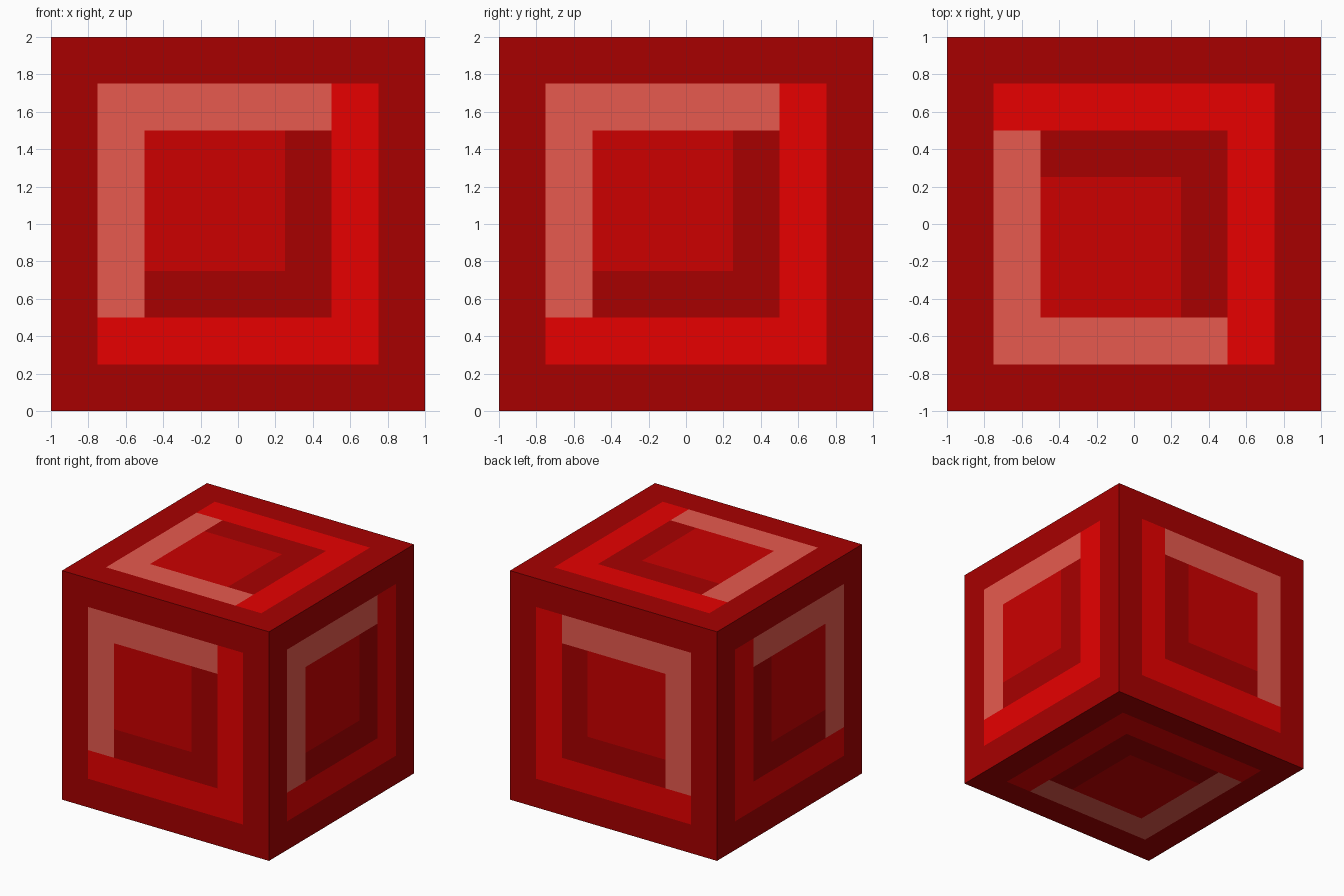
import bpy, bmesh
from mathutils import Vector

if "Cube" in bpy.data.objects:
    bpy.data.objects.remove(bpy.data.objects["Cube"])


def material(name, rgb):
    m = bpy.data.materials.new(name)
    m.diffuse_color = (*rgb, 1.0)
    m.use_nodes = True
    m.node_tree.nodes["Principled BSDF"].inputs["Base Color"].default_value = m.diffuse_color
    return m


DARK, BRIGHT, MID, LIGHT = range(4)
MATERIALS = [
    material("dark_red", (0.386, 0.0, 0.0)),
    material("bright_red", (0.807, 0.0, 0.0)),
    material("mid_red", (0.604, 0.0, 0.0)),
    material("pale_red", (0.807, 0.103, 0.077)),
]


def pattern(p, q):
    """Colour of a face point; the highlight corner lies at low p, low q."""
    ring = max(abs(p), abs(q))
    if ring > 0.75:
        return DARK                                   # outer border
    if ring > 0.5:
        return LIGHT if max(p, q) < 0.5 else BRIGHT   # frame with pale L
    return MID if max(p, q) < 0.25 else DARK          # centre panel and its shade


# Cube body
bm = bmesh.new()
bmesh.ops.create_cube(bm, size=2.0)

# Cut the pattern lines into every side (mirrored along z: highlight is at the top)
for axis in range(3):
    for c in (-0.75, -0.5, 0.25, 0.5, 0.75):
        sign = -1 if axis == 2 else 1
        normal, point = Vector((0, 0, 0)), Vector((0, 0, 0))
        normal[axis] = 1
        point[axis] = c * sign
        bmesh.ops.bisect_plane(bm, geom=bm.verts[:] + bm.edges[:] + bm.faces[:],
                               dist=1e-5, plane_co=point, plane_no=normal)

# Colour each cell by its place in the pattern
for f in bm.faces:
    c = f.calc_center_median()
    if abs(f.normal.z) > 0.5:
        f.material_index = pattern(c.x, c.y)
    elif abs(f.normal.y) > 0.5:
        f.material_index = pattern(c.x, -c.z)
    else:
        f.material_index = pattern(c.y, -c.z)

# Stand it on the ground
bmesh.ops.translate(bm, verts=bm.verts[:], vec=(0, 0, 1))
mesh = bpy.data.meshes.new("patterned_cube")
bm.to_mesh(mesh)
bm.free()
for m in MATERIALS:
    mesh.materials.append(m)
cube = bpy.data.objects.new("patterned_cube", mesh)
bpy.context.collection.objects.link(cube)
